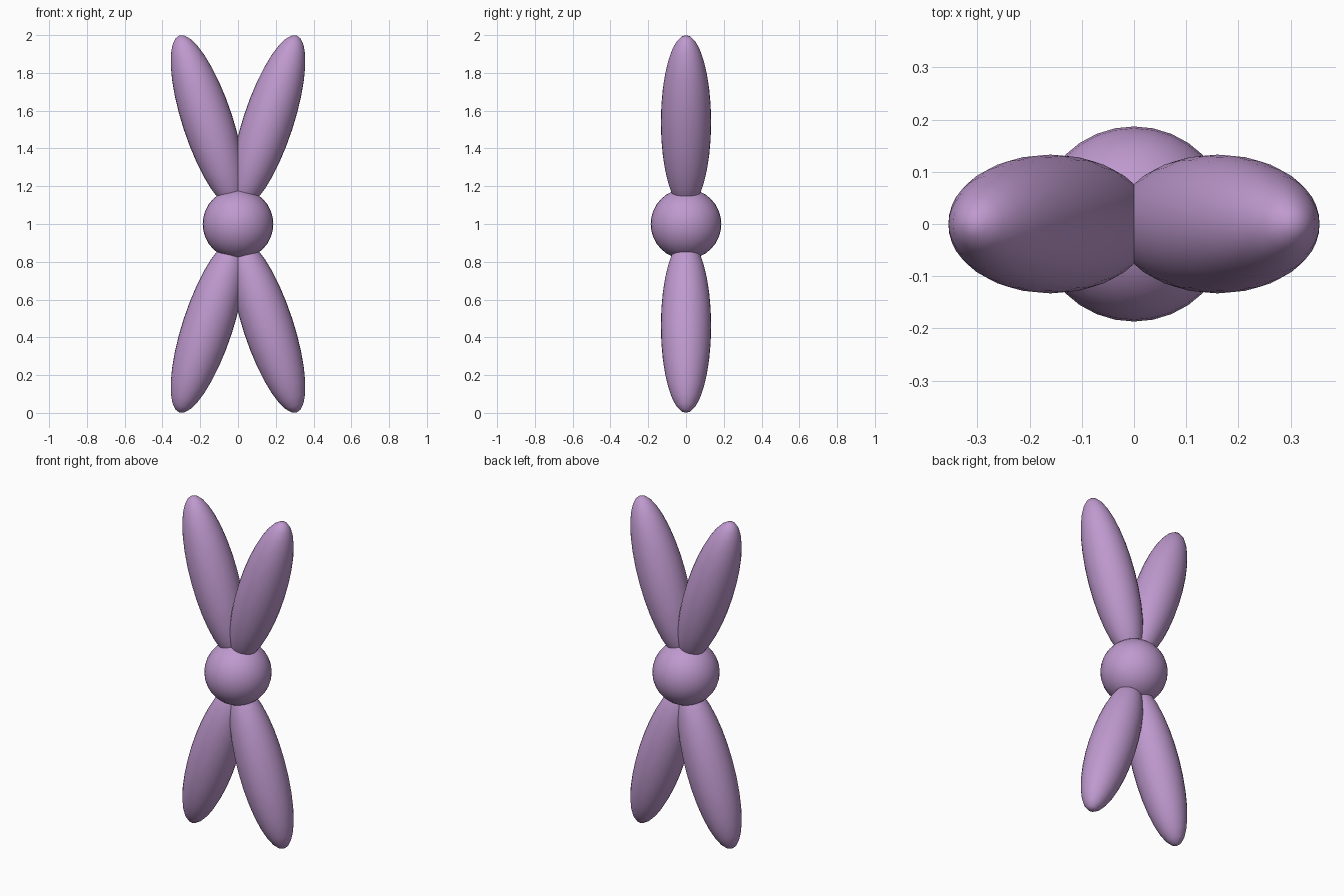
import bpy
from math import radians

if "Cube" in bpy.data.objects:
    bpy.data.objects.remove(bpy.data.objects["Cube"])

mat = bpy.data.materials.new("purple")
mat.diffuse_color = (0.52, 0.32, 0.62, 1)
mat.use_nodes = True
mat.node_tree.nodes["Principled BSDF"].inputs["Base Color"].default_value = mat.diffuse_color


def ellipsoid(name, loc, size, tilt=0):
    bpy.ops.mesh.primitive_uv_sphere_add(segments=32, ring_count=16, radius=1,
                                         location=loc, rotation=(0, radians(tilt), 0))
    ob = bpy.context.object
    ob.name = name
    ob.scale = size
    bpy.ops.object.transform_apply(location=False, rotation=False, scale=True)
    bpy.ops.object.shade_smooth()
    ob.data.materials.append(mat)
    return ob


# round centre
ellipsoid("centre_ball", (0, 0, 1), (0.187, 0.187, 0.187))

# four long lobes splayed in an X
for zs, row in ((1, "upper"), (-1, "lower")):
    for xs, side in ((1, "right"), (-1, "left")):
        ellipsoid(f"{row}_{side}_lobe", (xs * 0.16, 0, 1 + zs * 0.54),
                  (0.133, 0.133, 0.482), 18.2 * xs * zs)
